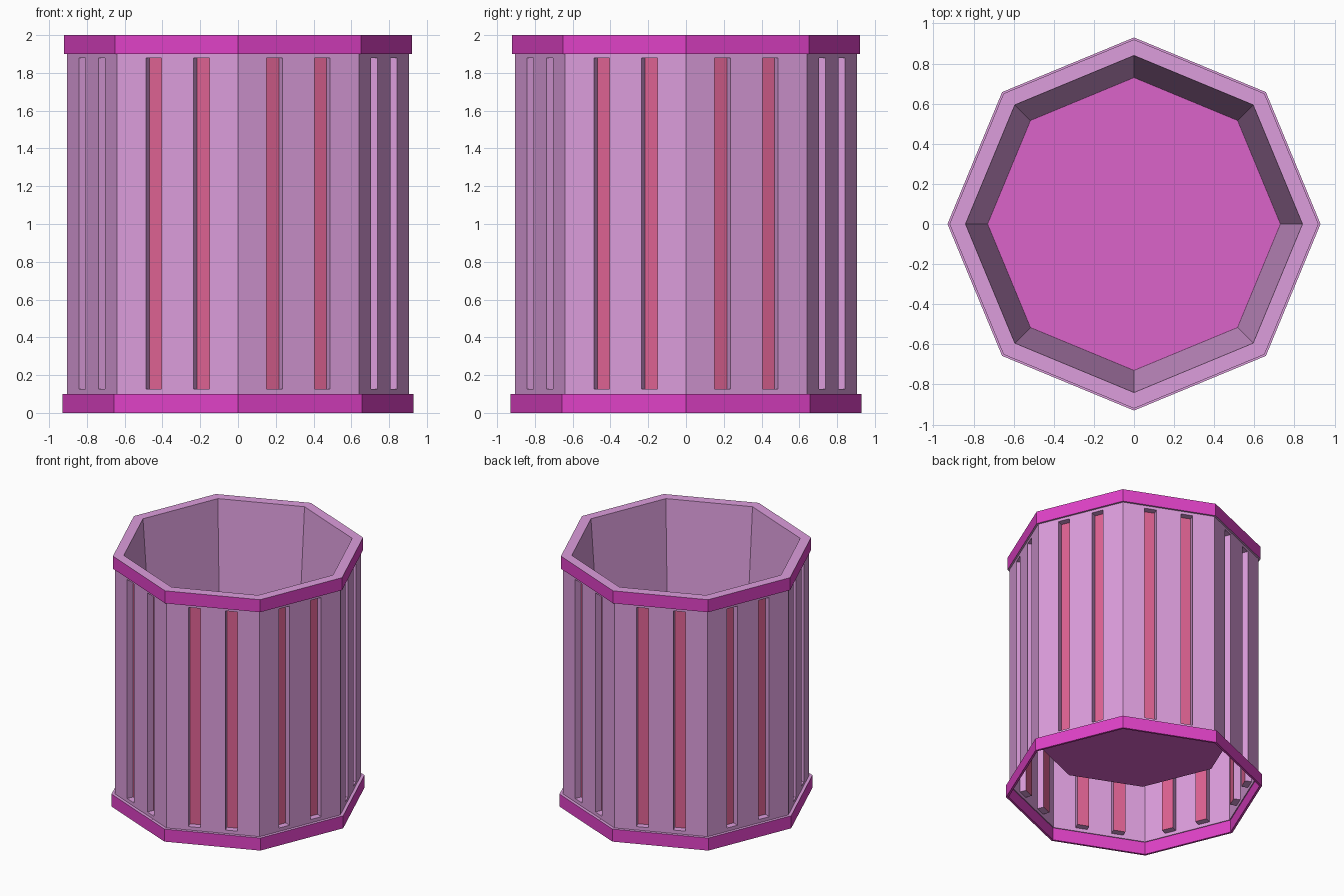
import bpy, bmesh, math
from mathutils import Vector

if "Cube" in bpy.data.objects:
    bpy.data.objects.remove(bpy.data.objects["Cube"])

N = 8


def srgb(r, g, b):
    f = lambda c: c / 12.92 if c <= 0.04045 else ((c + 0.055) / 1.055) ** 2.4
    return (f(r / 255), f(g / 255), f(b / 255), 1.0)


def material(name, rgb):
    m = bpy.data.materials.new(name)
    m.diffuse_color = srgb(*rgb)
    m.use_nodes = True
    m.node_tree.nodes["Principled BSDF"].inputs["Base Color"].default_value = m.diffuse_color
    return m


LAVENDER = material("lavender", (220, 157, 220))
MAGENTA = material("magenta", (224, 66, 199))
ROSE = material("rose red", (222, 98, 146))
ORCHID = material("orchid floor", (219, 100, 202))


def finish(name, bm, mats):
    bmesh.ops.remove_doubles(bm, verts=bm.verts, dist=0.0005)
    me = bpy.data.meshes.new(name)
    bm.to_mesh(me)
    bm.free()
    for m in mats:
        me.materials.append(m)
    ob = bpy.data.objects.new(name, me)
    bpy.context.collection.objects.link(ob)
    return ob


def ring(bm, r, z):
    return [bm.verts.new((r * math.cos(i * math.tau / N), r * math.sin(i * math.tau / N), z))
            for i in range(N)]


def lathe(name, profile, mats, indices, cap=None):
    """Octagonal sweep of (radius, z) points; one material index per segment."""
    bm = bmesh.new()
    rings = [ring(bm, r, z) for r, z in profile]
    for a, b, idx in zip(rings, rings[1:], indices):
        for i in range(N):
            j = (i + 1) % N
            bm.faces.new((a[i], a[j], b[j], b[i])).material_index = idx
    if cap is not None:
        bm.faces.new(rings[-1]).material_index = cap
    return finish(name, bm, mats)


# Outer wall: eight flat panels, each with two recessed slots
R, DEPTH = 0.905, 0.05
half = R * math.sin(math.pi / N)
apothem = R * math.cos(math.pi / N)
us = [-half, -0.182, -0.092, 0.092, 0.182, half]
zs = [0.1, 0.127, 1.878, 1.9]
bm = bmesh.new()
for s in range(N):
    a = (s + 0.5) * math.tau / N
    out = Vector((math.cos(a), math.sin(a), 0))
    side = Vector((-math.sin(a), math.cos(a), 0))

    def quad(corners, idx=0):
        vs = [bm.verts.new(out * (apothem - d) + side * u + Vector((0, 0, z)))
              for u, z, d in corners]
        bm.faces.new(vs).material_index = idx

    for i in range(5):
        for k in range(3):
            c = [(us[i], zs[k]), (us[i + 1], zs[k]), (us[i + 1], zs[k + 1]), (us[i], zs[k + 1])]
            if k == 1 and i in (1, 3):
                quad([(u, z, DEPTH) for u, z in c], 1)
                for p, q in zip(c, c[1:] + c[:1]):
                    quad([(*p, 0), (*q, 0), (*q, DEPTH), (*p, DEPTH)])
            else:
                quad([(u, z, 0) for u, z in c])
finish("slotted_wall", bm, [LAVENDER, ROSE])

# Base band: hollow ring at the foot
lathe("base_band",
      [(R, 0.1), (0.912, 0.1), (0.912, 0.0), (0.93, 0.0), (0.93, 0.1), (R, 0.1)],
      [LAVENDER, MAGENTA], [0, 1, 1, 1, 0])

# Top rim, flat lip, tapered liner and raised floor
lathe("rim_and_liner",
      [(R, 1.9), (0.92, 1.9), (0.92, 2.0), (0.84, 2.0), (0.73, 0.46)],
      [LAVENDER, MAGENTA, ORCHID], [0, 1, 0, 0], cap=2)
